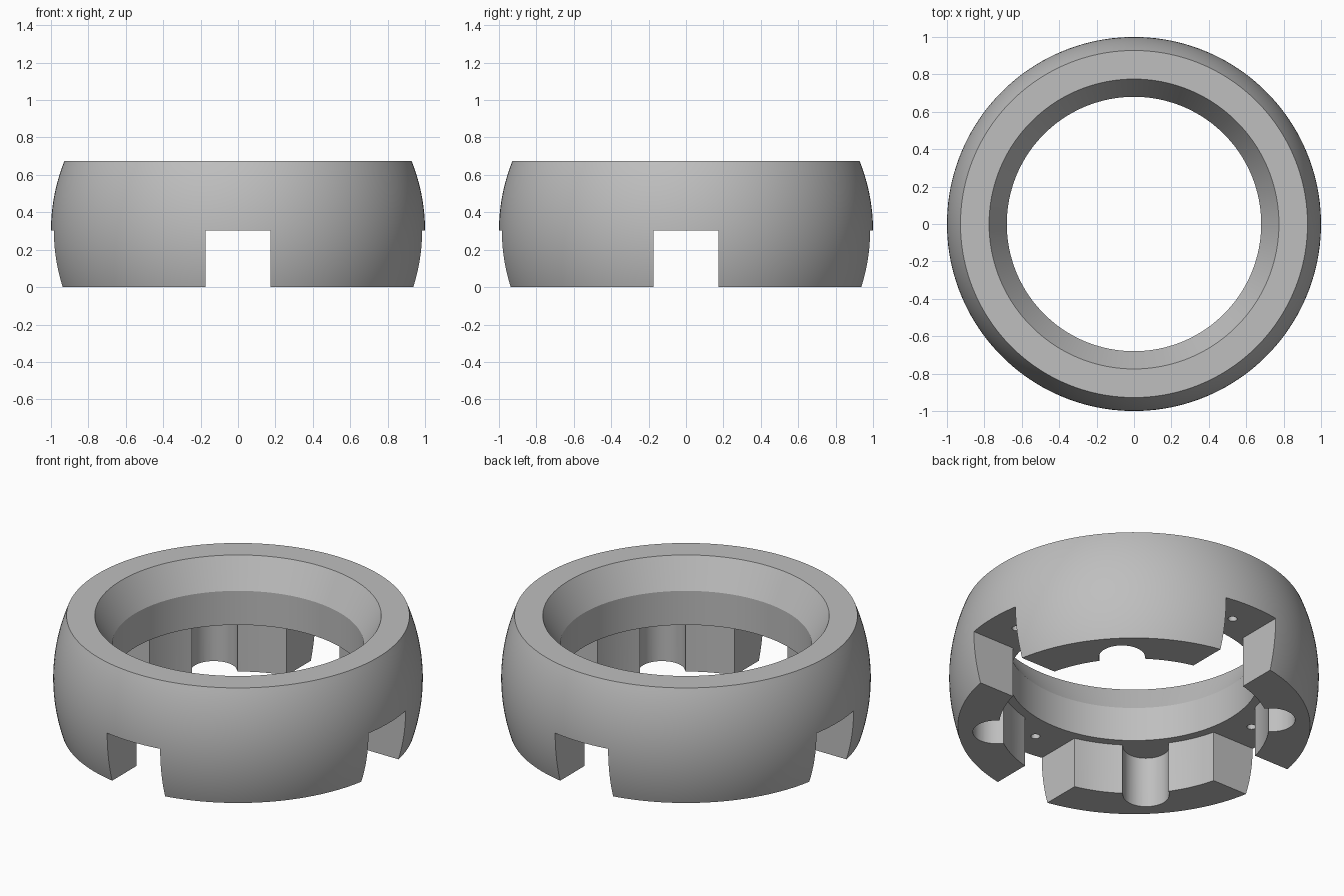
import bpy
import bmesh
from math import sin, cos, asin, pi, radians, sqrt
from mathutils import Vector, Matrix

cube = bpy.data.objects.get("Cube")
if cube:
    bpy.data.objects.remove(cube)

HEIGHT, CEILING = 0.675, 0.302     # ring top, underside between the legs
BORE, LEG_INNER = 0.68, 0.73       # bore radius, inner leg radius
SLOT = 0.175                       # half width of the side slots
GROOVE, GROOVE_POS = 0.125, 0.75   # groove radius and centre distance
SEGMENTS = 160

grey = bpy.data.materials.new("plain grey")
grey.use_nodes = True
grey.diffuse_color = (0.52, 0.52, 0.52, 1)
grey.node_tree.nodes["Principled BSDF"].inputs["Base Color"].default_value = (0.52, 0.52, 0.52, 1)


def make_object(name, bm):
    bmesh.ops.recalc_face_normals(bm, faces=bm.faces[:])
    mesh = bpy.data.meshes.new(name)
    bm.to_mesh(mesh)
    bm.free()
    obj = bpy.data.objects.new(name, mesh)
    bpy.context.collection.objects.link(obj)
    mesh.materials.append(grey)
    return obj


def revolve(name, profile):
    """Spin a closed (radius, z) profile around the z axis."""
    bm = bmesh.new()
    rings = []
    for i in range(SEGMENTS):
        a = 2 * pi * i / SEGMENTS
        rings.append([bm.verts.new((r * cos(a), r * sin(a), z)) for r, z in profile])
    n = len(profile)
    for i in range(SEGMENTS):
        here, there = rings[i], rings[(i + 1) % SEGMENTS]
        for j in range(n):
            k = (j + 1) % n
            bm.faces.new((here[j], there[j], there[k], here[k]))
    return make_object(name, bm)


def arc(radius, start, end, steps, centre=(0, 0)):
    return [Vector((centre[0] + radius * cos(start + (end - start) * i / steps),
                    centre[1] + radius * sin(start + (end - start) * i / steps)))
            for i in range(steps + 1)]


def cut(target, cutter):
    cutter.hide_render = True
    mod = target.modifiers.new("cut", 'BOOLEAN')
    mod.operation = 'DIFFERENCE'
    mod.solver = 'EXACT'
    mod.object = cutter
    bpy.context.view_layer.objects.active = target
    bpy.ops.object.modifier_apply(modifier=mod.name)
    bpy.data.objects.remove(cutter)


# Ring body: spherical outside, straight bore, flared mouth
STEPS = 28
outside = []
for i in range(STEPS + 1):
    z = HEIGHT * i / STEPS
    outside.append((sqrt(1 - (z - CEILING) ** 2), z))
ring = revolve("ring_body", outside + [(0.775, HEIGHT), (BORE, 0.505), (BORE, 0)])

# Underside cutter: recess, four slots and four round-ended grooves in one outline
slot_angle = asin(SLOT / LEG_INNER)
groove_angle = asin(GROOVE / LEG_INNER)
diagonal = radians(45)
middle = (GROOVE_POS * cos(diagonal), GROOVE_POS * sin(diagonal))
quarter = [Vector((1.2, -SLOT)), Vector((1.2, SLOT))]
quarter += arc(LEG_INNER, slot_angle, diagonal - groove_angle, 10)
quarter += arc(GROOVE, diagonal - pi / 2, diagonal + pi / 2, 24, middle)
quarter += arc(LEG_INNER, diagonal + groove_angle, pi / 2 - slot_angle, 10)

bm = bmesh.new()
outline = []
for k in range(4):
    turn = Matrix.Rotation(k * pi / 2, 2)
    for p in quarter:
        q = turn @ p
        outline.append(bm.verts.new((q.x, q.y, -0.2)))
base = bm.faces.new(outline)
top = bmesh.ops.extrude_face_region(bm, geom=[base])["geom"]
bmesh.ops.translate(bm, vec=(0, 0, CEILING + 0.2),
                    verts=[v for v in top if isinstance(v, bmesh.types.BMVert)])
cut(ring, make_object("underside_cutter", bm))

# Small blind screw holes in the slot ceilings
bm = bmesh.new()
for k in range(4):
    a = k * pi / 2
    bmesh.ops.create_cone(bm, cap_ends=True, segments=20, radius1=0.025, radius2=0.025,
                          depth=0.3, matrix=Matrix.Translation((0.83 * cos(a), 0.83 * sin(a), CEILING)))
cut(ring, make_object("screw_hole_cutter", bm))

# Smooth shading with crisp edges
bpy.ops.object.select_all(action='DESELECT')
ring.select_set(True)
bpy.context.view_layer.objects.active = ring
bpy.ops.object.shade_smooth_by_angle(angle=radians(20))
